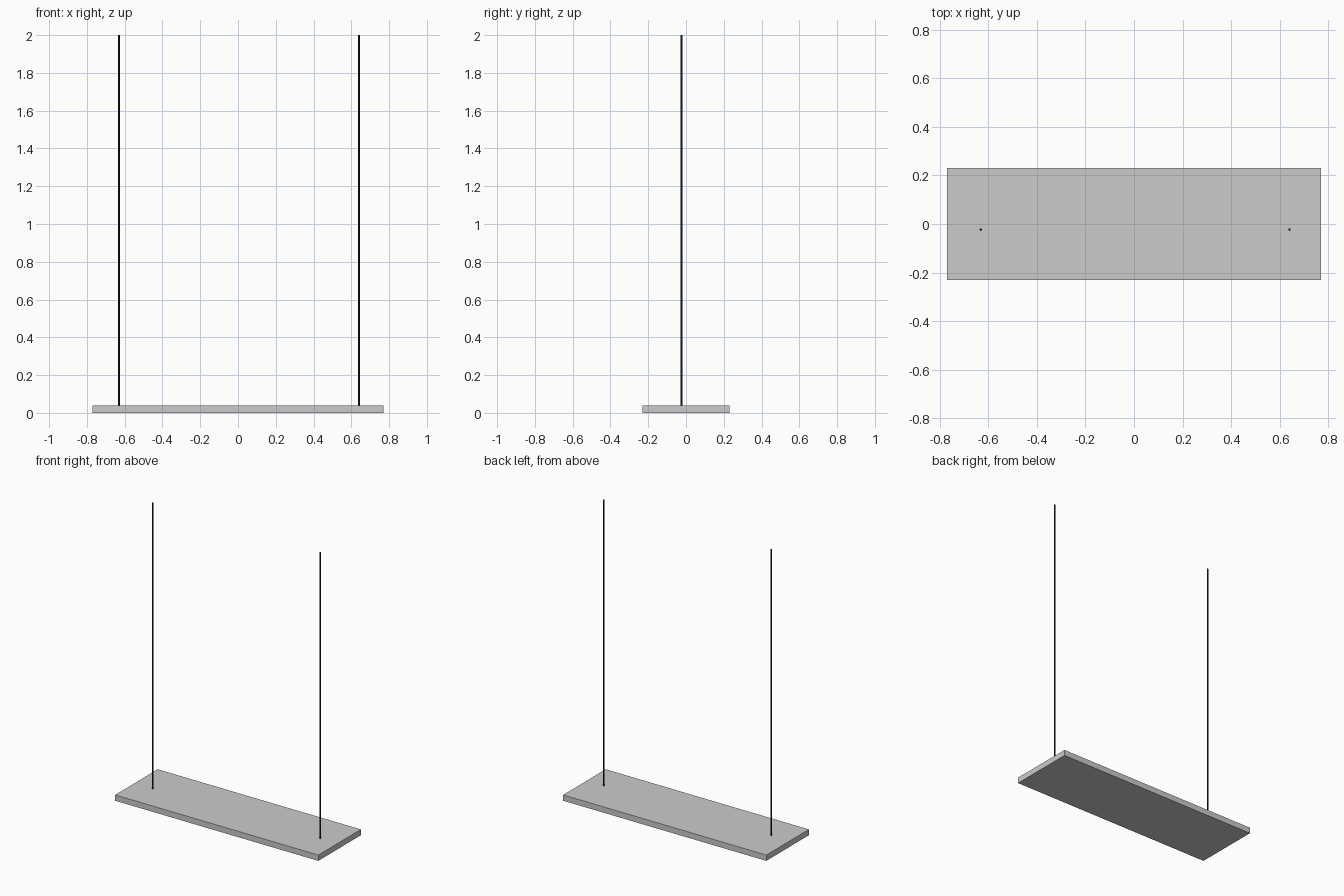
import bpy

if "Cube" in bpy.data.objects:
    bpy.data.objects.remove(bpy.data.objects["Cube"])

BOARD = (1.54, 0.46, 0.04)   # width, depth, thickness
TOP = 2.0

# Flat seat board
bpy.ops.mesh.primitive_cube_add(size=1, location=(0, 0, BOARD[2] / 2))
board = bpy.context.object
board.name = "board"
board.scale = BOARD
bpy.ops.object.transform_apply(location=False, rotation=False, scale=True)

# Dark rope material
dark = bpy.data.materials.new("dark")
dark.diffuse_color = (0.015, 0.015, 0.015, 1)
dark.use_nodes = True
dark.node_tree.nodes["Principled BSDF"].inputs["Base Color"].default_value = dark.diffuse_color

# Two thin upright ropes standing on the board
for name, x in (("left_rope", -0.63), ("right_rope", 0.64)):
    height = TOP - BOARD[2]
    bpy.ops.mesh.primitive_cylinder_add(
        vertices=12, radius=0.005, depth=height,
        location=(x, -0.023, BOARD[2] + height / 2))
    rope = bpy.context.object
    rope.name = name
    rope.data.materials.append(dark)
    bpy.ops.object.shade_smooth_by_angle()
